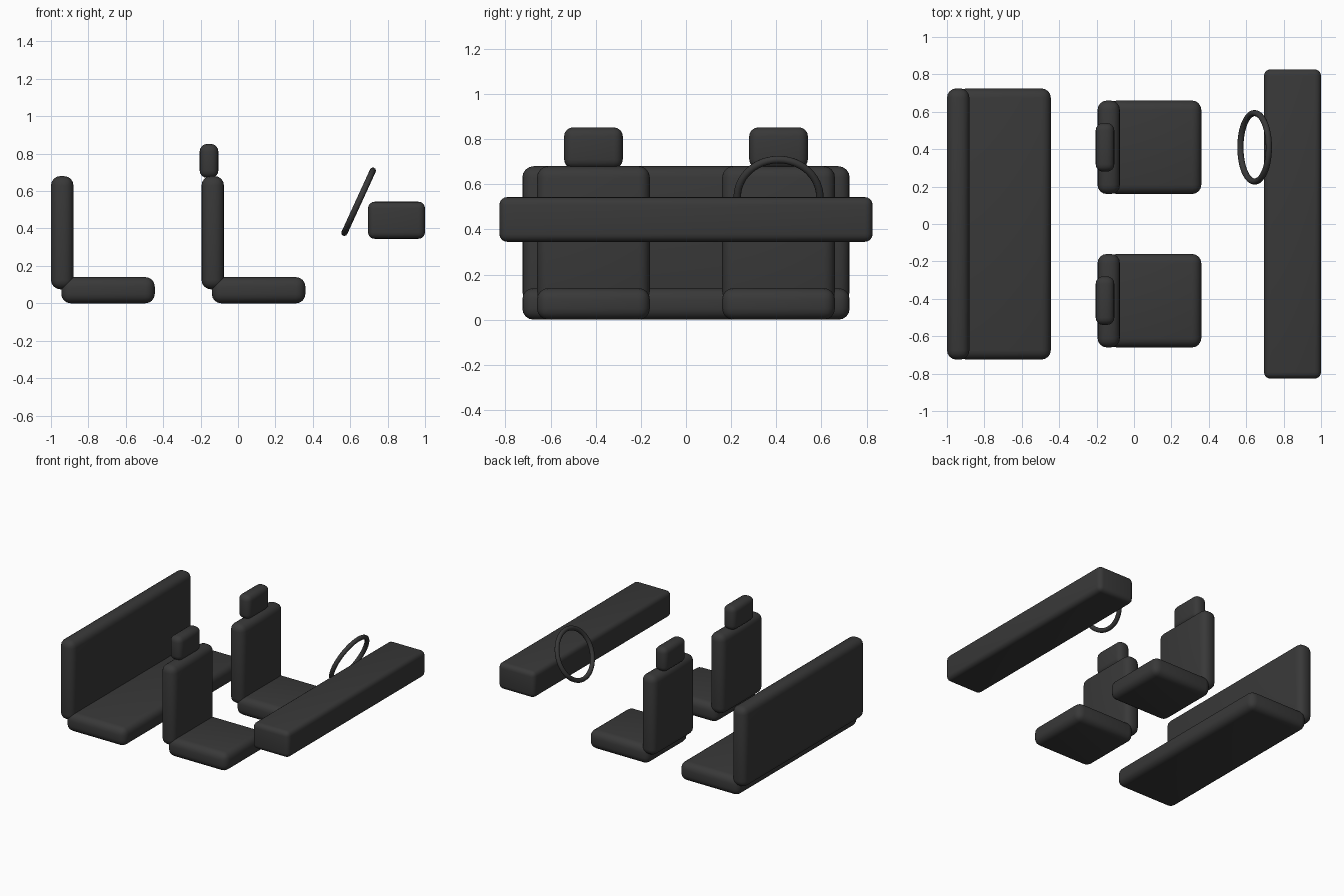
import bpy
import math

cube = bpy.data.objects.get("Cube")
if cube:
    bpy.data.objects.remove(cube, do_unlink=True)

# One dark grey for all the trim
trim = bpy.data.materials.new("dark_grey_trim")
trim.use_nodes = True
colour = (0.04, 0.04, 0.04, 1)
trim.diffuse_color = colour
bsdf = trim.node_tree.nodes["Principled BSDF"]
bsdf.inputs["Base Color"].default_value = colour
bsdf.inputs["Roughness"].default_value = 0.8


def finish(obj, name):
    obj.name = obj.data.name = name
    obj.data.materials.append(trim)


def padded_box(name, xs, ys, zs, radius):
    """Rounded box between the given (low, high) limits."""
    limits = (xs, ys, zs)
    bpy.ops.mesh.primitive_cube_add(size=1, location=[(a + b) / 2 for a, b in limits])
    obj = bpy.context.object
    obj.scale = [b - a for a, b in limits]
    bpy.ops.object.transform_apply(location=False, rotation=False, scale=True)
    bevel = obj.modifiers.new("rounded_edges", 'BEVEL')
    bevel.width = radius
    bevel.segments = 4
    bpy.ops.object.modifier_apply(modifier=bevel.name)
    bpy.ops.object.shade_smooth_by_angle(angle=math.radians(35))
    finish(obj, name)


def seat(name, x, ys):
    """Cushion and backrest, with the rear of the backrest at x."""
    padded_box(name + "_cushion", (x + 0.055, x + 0.555), ys, (0, 0.14), 0.05)
    padded_box(name + "_backrest", (x, x + 0.12), ys, (0.075, 0.68), 0.05)


# Rear bench
seat("rear_bench", -1.0, (-0.725, 0.725))

# Two front seats with headrests
for side, y in (("left", 0.41), ("right", -0.41)):
    seat("front_seat_" + side, -0.195, (y - 0.25, y + 0.25))
    padded_box("headrest_" + side, (-0.205, -0.105), (y - 0.13, y + 0.13),
               (0.67, 0.852), 0.04)

# Dashboard
padded_box("dashboard", (0.695, 1.0), (-0.827, 0.827), (0.345, 0.543), 0.035)

# Steering wheel, tilted toward the dashboard
bpy.ops.mesh.primitive_torus_add(
    major_radius=0.183, minor_radius=0.0165, major_segments=48, minor_segments=12,
    location=(0.645, 0.41, 0.543), rotation=(0, math.radians(114.6), 0))
bpy.ops.object.shade_smooth()
finish(bpy.context.object, "steering_wheel")
